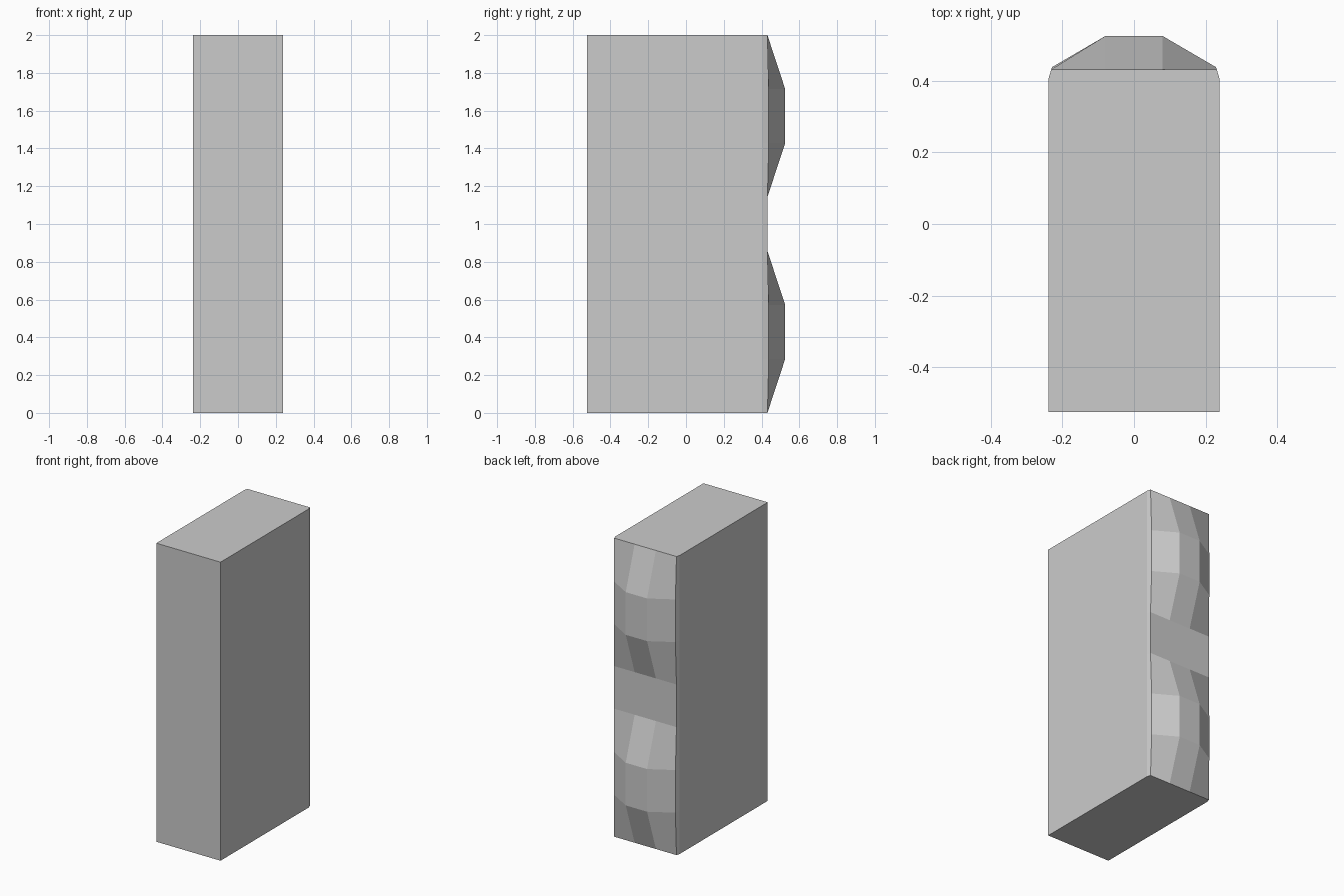
import bpy, bmesh

if "Cube" in bpy.data.objects:
    bpy.data.objects.remove(bpy.data.objects["Cube"])

HALF_W, HALF_D, HEIGHT = 0.238, 0.525, 2.0
BULGES = [0, 1, 1, 0, 0, 1, 1, 0]  # which levels swell out at the back


def outline(bulge):
    """Right half of the cross-section, from the front to the back, then mirrored."""
    if bulge:
        back = [(0.228, 0.438), (0.079, HALF_D)]
    else:
        back = [(0.231, 0.431), (0.079, 0.431)]
    half = [(HALF_W, -HALF_D), (HALF_W, 0.407)] + back
    return half + [(-x, y) for x, y in reversed(half)]


bm = bmesh.new()

# Stacked cross-sections
rings = []
for i, bulge in enumerate(BULGES):
    z = HEIGHT * i / (len(BULGES) - 1)
    rings.append([bm.verts.new((x, y, z)) for x, y in outline(bulge)])

# Walls between neighbouring sections
for low, high in zip(rings, rings[1:]):
    n = len(low)
    for j in range(n):
        k = (j + 1) % n
        bm.faces.new((low[j], low[k], high[k], high[j]))

# Flat bottom and top
bm.faces.new(list(reversed(rings[0])))
bm.faces.new(rings[-1])
bmesh.ops.recalc_face_normals(bm, faces=bm.faces[:])

mesh = bpy.data.meshes.new("padded_block")
bm.to_mesh(mesh)
bm.free()
block = bpy.data.objects.new("padded_block", mesh)
bpy.context.collection.objects.link(block)
